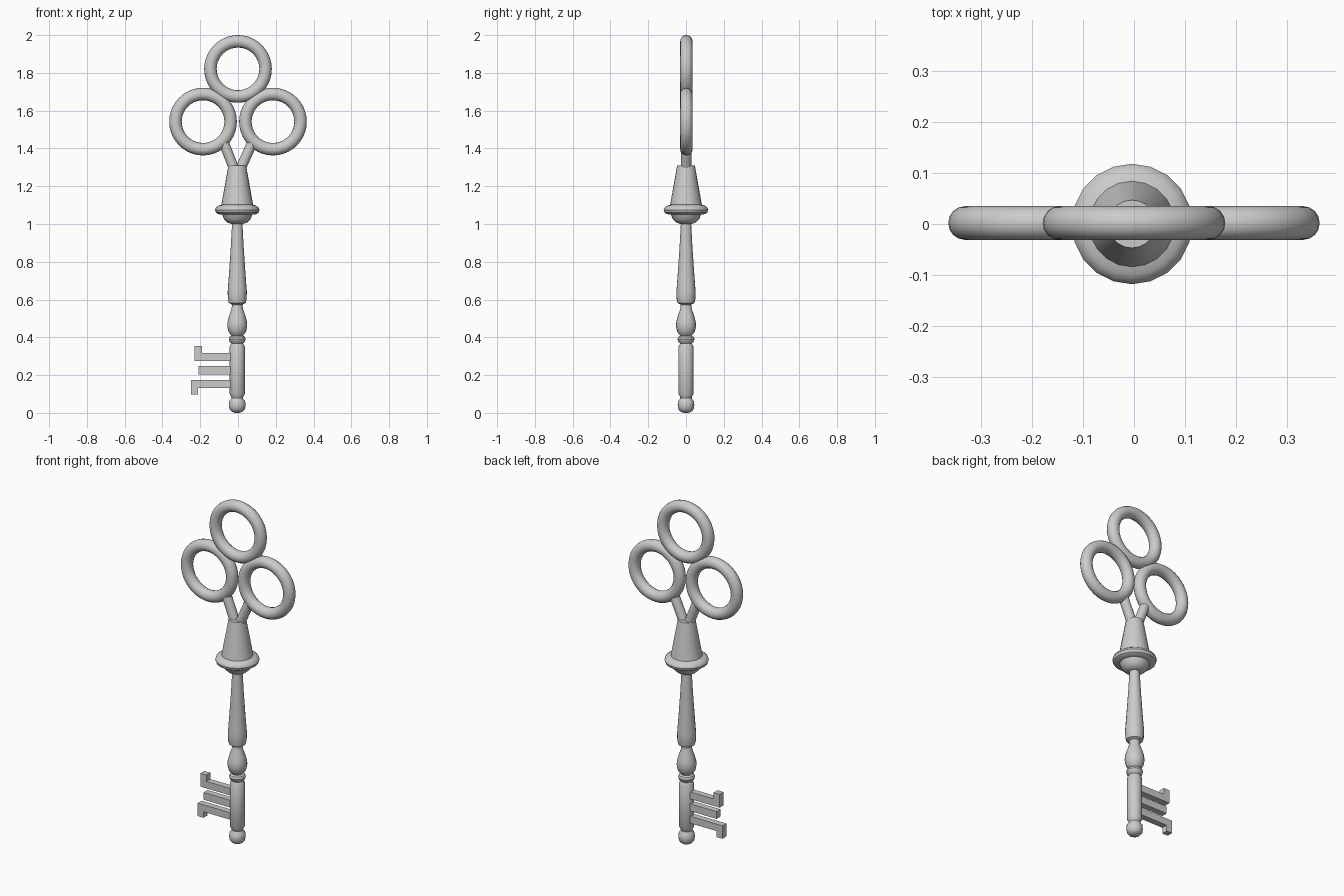
import bpy, bmesh, math
from mathutils import Vector

if "Cube" in bpy.data.objects:
    bpy.data.objects.remove(bpy.data.objects["Cube"])

CX = -0.004  # shaft axis


def smooth(obj, deg=35):
    bpy.ops.object.select_all(action='DESELECT')
    obj.select_set(True)
    bpy.context.view_layer.objects.active = obj
    bpy.ops.object.shade_smooth_by_angle(angle=math.radians(deg))


def lathe(name, profile, sides=20):
    """Revolve (radius, z) points about the shaft axis and cap the ends."""
    bm = bmesh.new()
    rings = []
    for r, z in profile:
        rings.append([bm.verts.new((CX + r * math.cos(math.tau * i / sides),
                                    r * math.sin(math.tau * i / sides), z))
                      for i in range(sides)])
    for a, b in zip(rings, rings[1:]):
        for i in range(sides):
            j = (i + 1) % sides
            bm.faces.new((a[i], a[j], b[j], b[i]))
    bm.faces.new(rings[0][::-1])
    bm.faces.new(rings[-1])
    me = bpy.data.meshes.new(name)
    bm.to_mesh(me)
    bm.free()
    obj = bpy.data.objects.new(name, me)
    bpy.context.collection.objects.link(obj)
    smooth(obj)
    return obj


def ring(name, x, z):
    bpy.ops.mesh.primitive_torus_add(location=(x, 0.002, z), rotation=(math.pi / 2, 0, 0),
                                     major_radius=0.146, minor_radius=0.033,
                                     major_segments=40, minor_segments=16)
    bpy.context.object.name = name
    smooth(bpy.context.object, 60)


def rod(name, a, b, r):
    a, b = Vector(a), Vector(b)
    d = b - a
    bpy.ops.mesh.primitive_cylinder_add(vertices=16, radius=r, depth=d.length,
                                        location=(a + b) / 2,
                                        rotation=d.to_track_quat('Z', 'Y').to_euler())
    bpy.context.object.name = name
    smooth(bpy.context.object)


def tooth(name, outline, thick=0.036):
    """Extrude an (x, z) outline through y."""
    bm = bmesh.new()
    f = bm.faces.new([bm.verts.new((x, -thick / 2, z)) for x, z in outline])
    ext = bmesh.ops.extrude_face_region(bm, geom=[f], use_keep_orig=True)
    bmesh.ops.translate(bm, vec=(0, thick, 0),
                        verts=[v for v in ext['geom'] if isinstance(v, bmesh.types.BMVert)])
    bmesh.ops.recalc_face_normals(bm, faces=bm.faces)
    me = bpy.data.meshes.new(name)
    bm.to_mesh(me)
    bm.free()
    bpy.context.collection.objects.link(bpy.data.objects.new(name, me))


# Trefoil handle
ring("top_ring", 0, 1.821)
for side, s in (("left", -1), ("right", 1)):
    ring(side + "_ring", s * 0.185, 1.542)
    rod(side + "_strut", (CX + s * 0.012, 0.001, 1.28), (s * 0.073, 0.001, 1.425), 0.027)

# Collar with flared rim
lathe("collar", [(0.03, 1.0), (0.052, 1.008), (0.07, 1.025), (0.08, 1.05), (0.1, 1.052),
                 (0.113, 1.06), (0.118, 1.075), (0.113, 1.088), (0.1, 1.097),
                 (0.084, 1.102), (0.047, 1.31)])

# Tapered stem
lathe("stem", [(0.027, 0.56), (0.03, 0.575), (0.045, 0.582), (0.049, 0.60), (0.051, 0.64),
               (0.049, 0.665), (0.042, 0.76), (0.034, 0.88), (0.027, 1.01)])

# Turned bulb and small bead
lathe("bulb", [(0.026, 0.405), (0.034, 0.413), (0.047, 0.43), (0.053, 0.46), (0.051, 0.485),
               (0.043, 0.515), (0.032, 0.545), (0.028, 0.565)])
lathe("bead", [(0.028, 0.365), (0.04, 0.375), (0.045, 0.39), (0.04, 0.403), (0.027, 0.41)])

# Lower shaft and end knob
lathe("bit_shaft", [(0.03, 0.078), (0.033, 0.088), (0.04, 0.1), (0.04, 0.352), (0.03, 0.368)])
lathe("end_knob", [(0.012, 0.0), (0.03, 0.007), (0.041, 0.02), (0.044, 0.04), (0.042, 0.062),
                   (0.032, 0.074), (0.03, 0.082)])

# Key teeth
tooth("upper_tooth", [(-0.02, 0.275), (-0.23, 0.275), (-0.23, 0.353), (-0.191, 0.353),
                      (-0.191, 0.316), (-0.02, 0.316)])
tooth("middle_tooth", [(-0.02, 0.204), (-0.21, 0.204), (-0.21, 0.247), (-0.02, 0.247)])
tooth("lower_tooth", [(-0.02, 0.133), (-0.211, 0.133), (-0.211, 0.098), (-0.248, 0.098),
                      (-0.248, 0.174), (-0.02, 0.174)])
